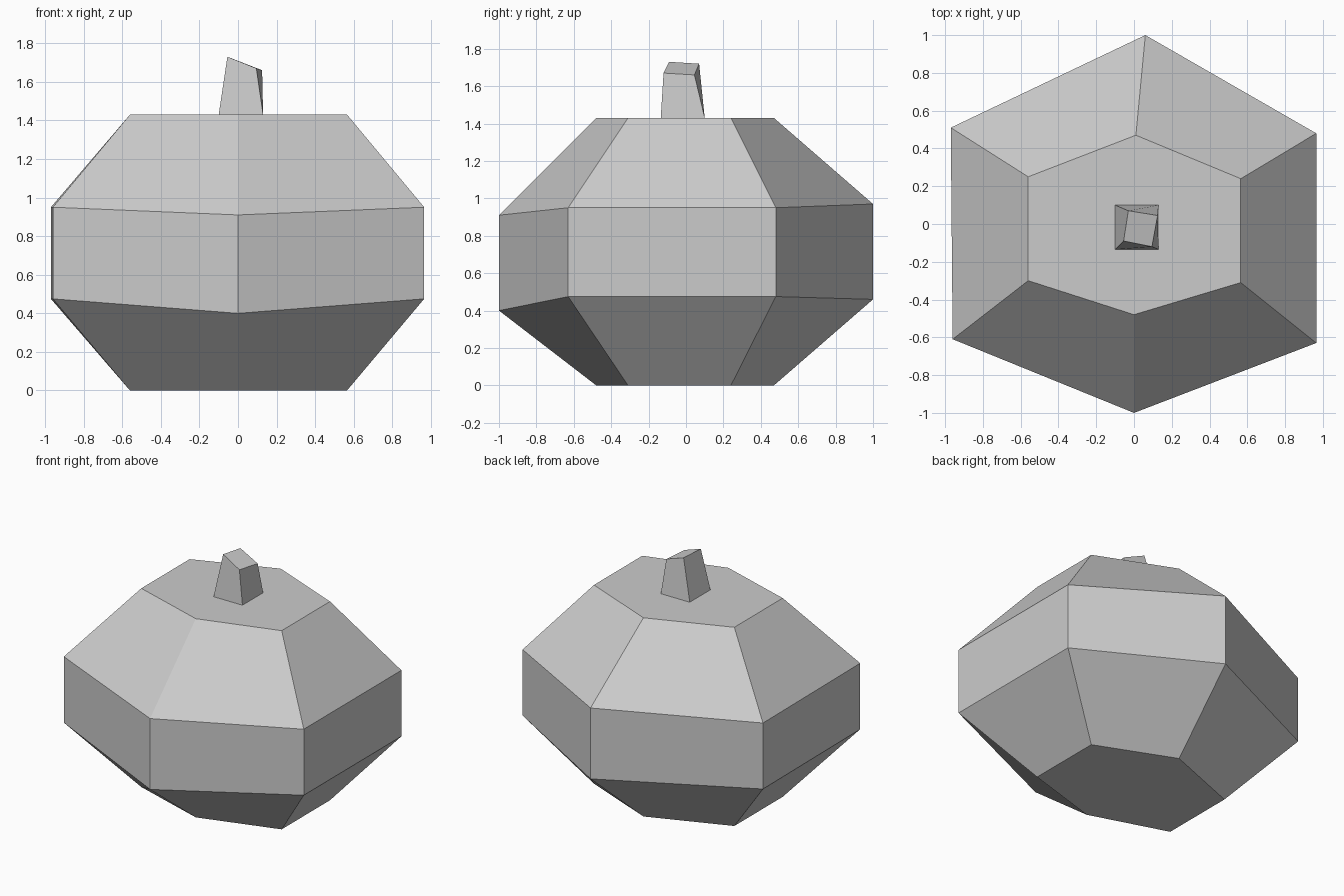
import bpy

cube = bpy.data.objects.get("Cube")
if cube:
    bpy.data.objects.remove(cube, do_unlink=True)

# One plain grey for the whole model
grey = bpy.data.materials.new("light grey")
grey.use_nodes = True
colour = (0.6, 0.6, 0.6, 1)
grey.diffuse_color = colour
grey.node_tree.nodes["Principled BSDF"].inputs["Base Color"].default_value = colour


def loft(name, rings):
    """Join rings of equal point count, bottom to top, and cap both ends."""
    n = len(rings[0])
    verts = [p for ring in rings for p in ring]
    faces = [tuple(reversed(range(n))), tuple(range(len(verts) - n, len(verts)))]
    for r in range(len(rings) - 1):
        for i in range(n):
            j = (i + 1) % n
            a, b = r * n, (r + 1) * n
            faces.append((a + i, a + j, b + j, b + i))
    mesh = bpy.data.meshes.new(name)
    mesh.from_pydata(verts, [], faces)
    mesh.materials.append(grey)
    obj = bpy.data.objects.new(name, mesh)
    bpy.context.collection.objects.link(obj)
    return obj


def at_heights(outline, heights):
    return [(x, y, z) for (x, y), z in zip(outline, heights)]


# Six-sided gourd body: front corner first, then counter-clockwise
cap = [(0, -0.48), (0.565, -0.31), (0.565, 0.24), (0.01, 0.47), (-0.56, 0.25), (-0.56, -0.30)]
waist = [(0, -1), (0.965, -0.63), (0.965, 0.48), (0.06, 1), (-0.97, 0.51), (-0.96, -0.61)]
TOP = 1.43
loft("pumpkin_body", [
    at_heights(cap, [0] * 6),
    at_heights(waist, [0.40, 0.475, 0.475, 0.46, 0.475, 0.475]),
    at_heights(waist, [0.91, 0.95, 0.95, 0.97, 0.95, 0.95]),
    at_heights(cap, [TOP] * 6),
])

# Leaning, slightly twisted stem
stem_base = [(-0.10, -0.135), (0.13, -0.135), (0.13, 0.10), (-0.10, 0.10)]
stem_tip = [(-0.055, -0.09), (0.095, -0.12), (0.125, 0.045), (-0.03, 0.07)]
loft("stem", [
    at_heights(stem_base, [TOP] * 4),
    at_heights(stem_tip, [1.73, 1.67, 1.66, 1.72]),
])
